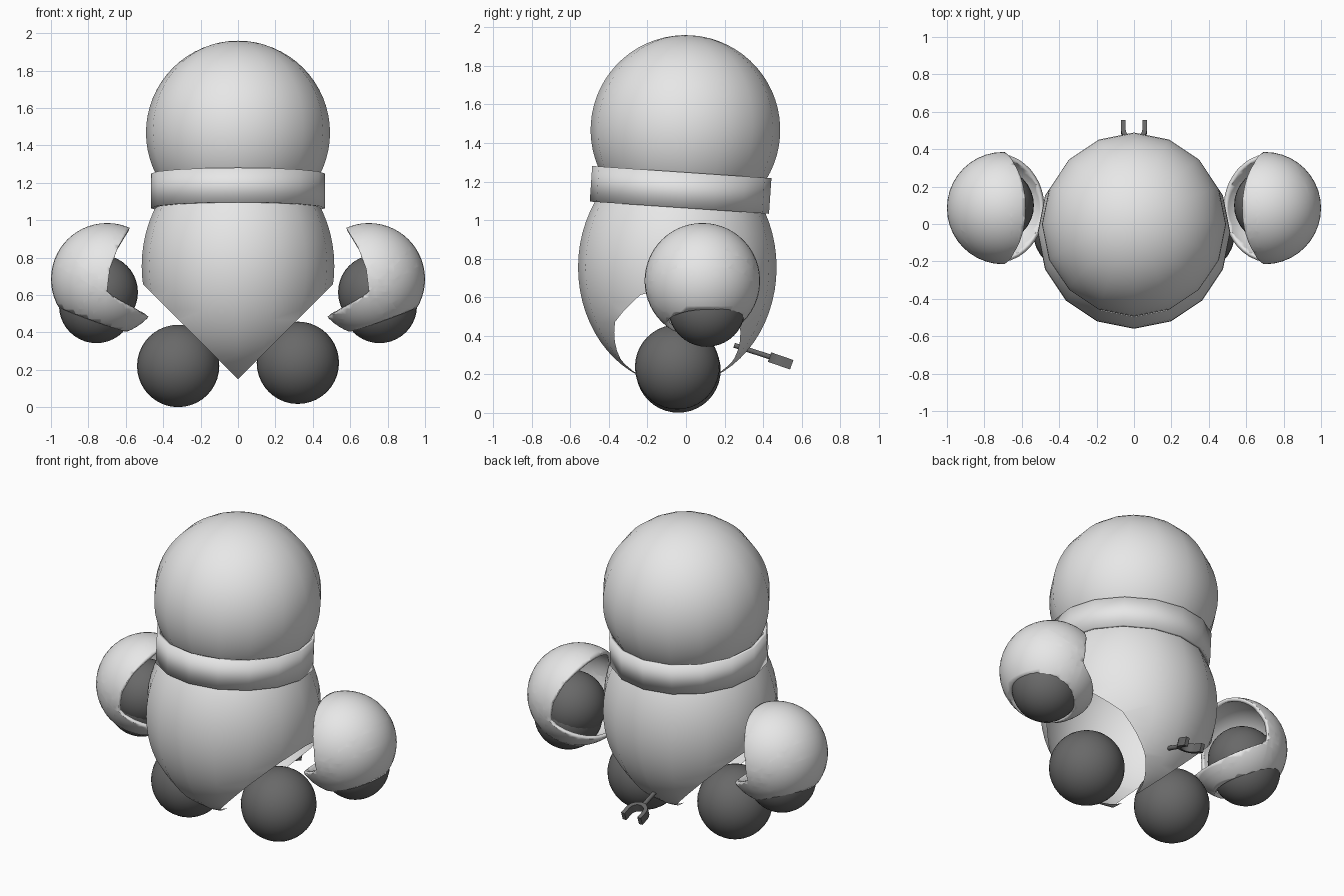
import bpy, bmesh, math
from mathutils import Vector, Matrix

if "Cube" in bpy.data.objects:
    bpy.data.objects.remove(bpy.data.objects["Cube"])


def material(name, v):
    m = bpy.data.materials.new(name)
    m.diffuse_color = (v, v, v, 1)
    m.use_nodes = True
    m.node_tree.nodes["Principled BSDF"].inputs["Base Color"].default_value = m.diffuse_color
    return m


LIGHT = material("light_grey", 0.8)
DARK = material("dark_grey", 0.14)
TILT = math.radians(-3.9)


def finish(name, bm, mat, loc=(0, 0, 0), rot=(0, 0, 0), angle=35):
    bmesh.ops.recalc_face_normals(bm, faces=bm.faces)
    me = bpy.data.meshes.new(name)
    bm.to_mesh(me)
    bm.free()
    me.materials.append(mat)
    me.shade_smooth()
    me.set_sharp_from_angle(angle=math.radians(angle))
    ob = bpy.data.objects.new(name, me)
    ob.location, ob.rotation_euler = loc, rot
    bpy.context.collection.objects.link(ob)
    return ob


def sphere_bm(radii, loc=(0, 0, 0), seg=32, rings=20):
    bm = bmesh.new()
    bmesh.ops.create_uvsphere(bm, u_segments=seg, v_segments=rings, radius=1)
    bmesh.ops.transform(bm, matrix=Matrix.Translation(loc) @ Matrix.Diagonal((*radii, 1)), verts=bm.verts)
    return bm


def ball(name, r, loc):
    return finish(name, sphere_bm((r, r, r)), DARK, loc)


def cut(bm, co, no, clear=False):
    bmesh.ops.bisect_plane(bm, geom=bm.verts[:] + bm.edges[:] + bm.faces[:], dist=1e-5,
                           plane_co=co, plane_no=no, clear_outer=clear)


# Head
finish("head", sphere_bm((.492, .492, .492), seg=16, rings=32), LIGHT, (0, -.003, 1.468), (TILT, 0, 0))

# Body: open shell, trimmed by two sloping planes that meet at the bottom
bm = sphere_bm((.515, .515, .61), (0, -.045, .755), 16, 32)
for s in (1, -1):
    cut(bm, (0, 0, .15), (s, 0, -1), True)
finish("body", bm, LIGHT)

# Collar: thin open band
bm = bmesh.new()
bmesh.ops.create_cone(bm, cap_ends=False, segments=16, radius1=.466, radius2=.466, depth=.185)
collar = finish("collar", bm, LIGHT, (0, -.028, 1.157), (TILT, 0, 0))
mod = collar.modifiers.new("thickness", 'SOLIDIFY')
mod.thickness, mod.offset = .02, -1

# Feet
ball("left_foot", .22, (-.32, -.04, .221))
ball("right_foot", .22, (.32, -.045, .238))

# Arms: hollow shell with a wedge opening towards the body and a round hole below
MOUTH = [(.575, .965), (.64, .86), (.685, .74), (.70, .62), (.67, .59), (.485, .487)]
for side, s in (("left", -1), ("right", 1)):
    bm = sphere_bm((.3, .3, .3), (s * .70, .085, .685), 40, 28)
    cut(bm, (s * .79, .09, .475), (s * .34, .04, -.94), True)
    planes = []
    for (u0, z0), (u1, z1) in zip(MOUTH, MOUTH[1:]):
        co, no = Vector((s * u0, 0, z0)), Vector((s * (z1 - z0), 0, u0 - u1)).normalized()
        planes.append((co, no))
        cut(bm, co, no)
    gone = [f for f in bm.faces
            if all((f.calc_center_median() - co).dot(no) > 0 for co, no in planes)]
    bmesh.ops.delete(bm, geom=gone, context='FACES')
    shell = finish(side + "_arm_shell", bm, LIGHT)
    mod = shell.modifiers.new("thickness", 'SOLIDIFY')
    mod.thickness, mod.offset = .022, -1
    ball(side + "_arm_joint", .2, (s * .735, .1, .615))
    ball(side + "_hand", .2, (s * .757, .108, .543))

# Tail rod
bm = bmesh.new()
bmesh.ops.create_cone(bm, cap_ends=True, segments=12, radius1=.013, radius2=.013, depth=.2)
finish("tail_rod", bm, DARK, (0, .345, .32), (math.radians(72), 0, 0))

# Tail fork: U-shaped profile extruded
arc = [math.pi * (1 + i / 10) for i in range(11)]
outer = [(.07 * math.cos(a), .01 + .07 * math.sin(a)) for a in arc]
inner = [(.045 * math.cos(a), .01 + .045 * math.sin(a)) for a in arc]
outer = [(-.07, .062)] + outer + [(.07, .062)]
inner = [(-.045, .062)] + inner + [(.045, .062)]
bm = bmesh.new()
o = [bm.verts.new((x, y, -.026)) for x, y in outer]
n = [bm.verts.new((x, y, -.026)) for x, y in inner]
faces = [bm.faces.new((o[i], o[i + 1], n[i + 1], n[i])) for i in range(len(o) - 1)]
ext = bmesh.ops.extrude_face_region(bm, geom=faces)
bmesh.ops.translate(bm, vec=(0, 0, .052),
                    verts=[g for g in ext["geom"] if isinstance(g, bmesh.types.BMVert)])
finish("tail_fork", bm, DARK, (0, .49, .27), (math.radians(-19), 0, 0))
